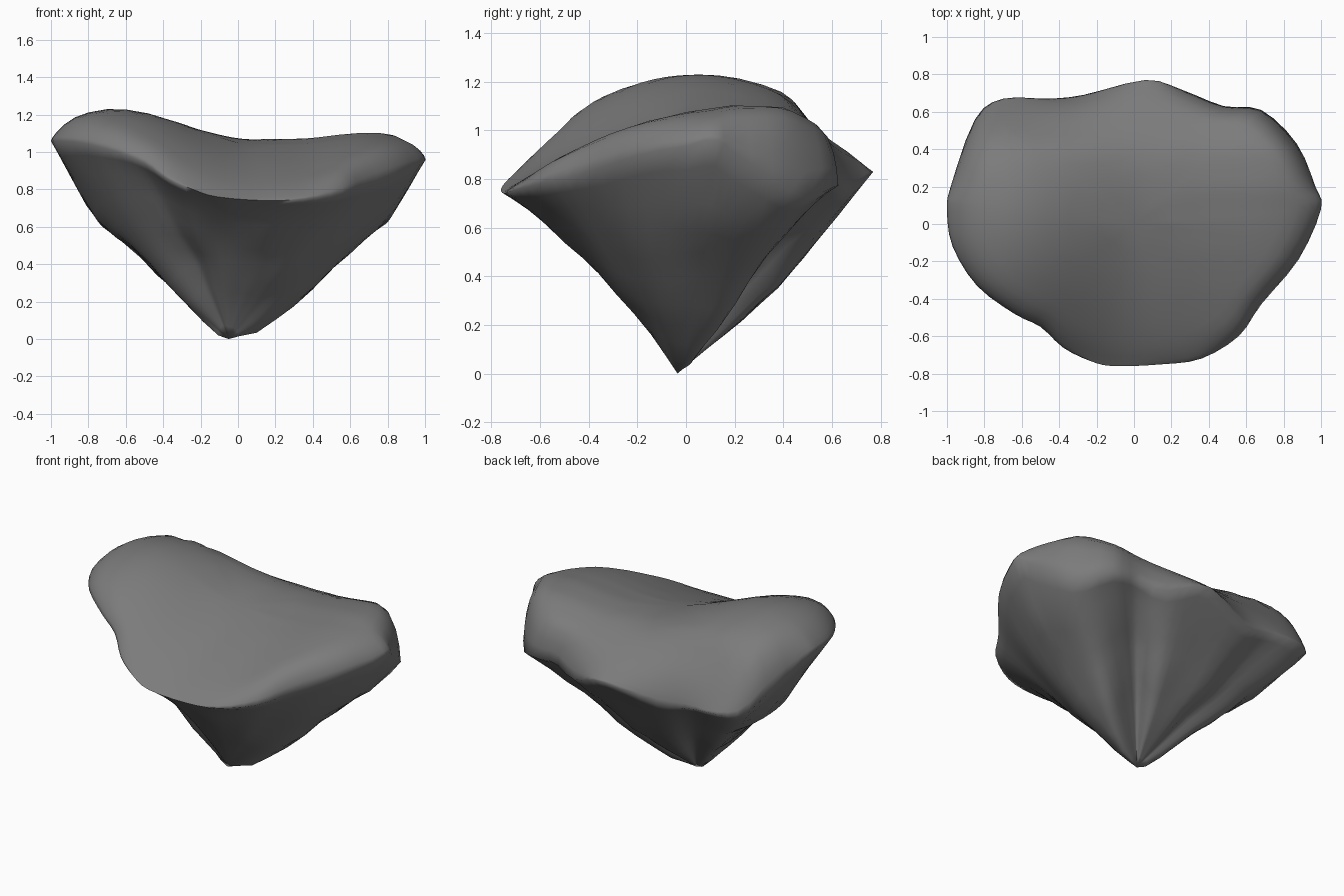
import bpy, bmesh, math
from mathutils import Vector, noise

cube = bpy.data.objects.get("Cube")
if cube:
    bpy.data.objects.remove(cube, do_unlink=True)

# Widest outline of the rock, counter-clockwise from its left side
RIM = [Vector(p) for p in (
    (1, .08, .96), (.97, .2, .92), (.87, .43, .81), (.68, .61, .77),
    (.48, .63, .79), (.25, .72, .8), (.06, .77, .83), (-.27, .69, .79),
    (-.46, .67, .78), (-.7, .67, .78), (-.85, .56, .81), (-.98, .2, 1.03),
    (-1, .07, 1.06), (-.97, -.12, 1.06), (-.84, -.33, 1.05), (-.64, -.48, 1),
    (-.5, -.55, .94), (-.38, -.66, .86), (-.24, -.73, .8), (-.11, -.76, .76),
    (.15, -.75, .74), (.36, -.72, .75), (.56, -.6, .78), (.68, -.43, .82),
    (.88, -.19, .9))]
TIP = Vector((-.05, -.035, 0))
STEPS = 3

# Underside keels, side to side and towards the back, and the top front to back
ACROSS = ((-1, 1.06), (-.8, .7), (-.7, .58), (-.54, .47), (-.28, .19), (-.12, .02),
          (-.05, 0), (.1, .04), (.28, .14), (.5, .36), (.7, .56), (.8, .62),
          (.9, .78), (1, .96))
BACK = ((-.035, 0), (.37, .34), (.77, .83))
TOP = ((-.77, .75), (-.55, .86), (-.35, .94), (-.15, 1.005), (0, 1.04), (.2, 1.07),
       (.4, 1.06), (.55, .99), (.77, .84))


def smooth(t):
    t = min(max(t, 0), 1)
    return t * t * (3 - 2 * t)


def profile(points, v):
    """Height along a profile, clamped at its ends."""
    v = min(max(v, points[0][0]), points[-1][0])
    for (a, za), (b, zb) in zip(points, points[1:]):
        if v <= b:
            return za + (zb - za) * (v - a) / (b - a)


def resample(points, steps):
    """Closed smooth curve through the points."""
    out = []
    n = len(points)
    for i in range(n):
        a, b, c, d = (points[(i + k) % n] for k in (-1, 0, 1, 2))
        for s in range(steps):
            t = s / steps
            out.append(b + (c - a) * t / 2 + (a - b * 2.5 + c * 2 - d / 2) * t**2
                       + (b * 3 - a - c * 3 + d) * t**3 / 2)
    return out


def top_height(x, y):
    """Arched top with a high hump on one side and a low lobe on the other."""
    arch = profile(TOP, y) + .035 * smooth((x - .3) / .4) - .8 * max(0, x - .7)**2
    hump = 1.23 - .6 * (y - .05)**2 - 1.1 * max(0, -x - .67)**2 - .75 * max(0, y - .42)
    return arch + (hump - arch) * smooth((.1 - x) / .75)


def under_point(p, t):
    """Point between tip and rim: a taper with keels at the sides and back."""
    d = Vector((p.x, p.y)).normalized()
    q = TIP.lerp(p, t)
    wave = 4 * t * (1 - t)
    groove = .2 if d.y < 0 else .5 if d.x > 0 else 0
    bulge = d.x**2 * (.15 if d.x > 0 else .08) - .08 * d.y**2 - groove * (d.x * d.y)**2
    taper = q.z - wave * bulge
    keel = max(profile(ACROSS, q.x), profile(BACK, q.y))
    near_axis = smooth(1.3 * abs(d.x**2 - d.y**2) - .1)
    q.z = taper + (keel - taper) * near_axis * smooth((d.y + .15) / .35)
    q.z -= wave * .03 * noise.noise(q * 4)
    return q


def top_point(p, s, blend):
    x, y = p.x * s, p.y * s
    return Vector((x, y, p.z + (top_height(x, y) - p.z) * blend))


# Rings from the tip, around the rim and across the top
outline = resample(RIM, STEPS)
rings = [[under_point(p, t) for p in outline]
         for t in (.06, .15, .25, .35, .45, .55, .65, .75, .85, .94, 1)]
rim = rings[-1]
rings += [[top_point(p, s, b) for p in rim]
          for s, b in ((.99, .35), (.97, .65), (.93, .9), (.87, 1), (.8, 1), (.7, 1),
                       (.6, 1), (.48, 1), (.35, 1), (.2, 1))]

bm = bmesh.new()
loops = [[bm.verts.new(p) for p in ring] for ring in rings]
tip = bm.verts.new(TIP)
middle = bm.verts.new((0, 0, top_height(0, 0)))
n = len(rim)
for i in range(n):
    j = (i + 1) % n
    bm.faces.new((tip, loops[0][j], loops[0][i]))
    bm.faces.new((middle, loops[-1][i], loops[-1][j]))
    for low, high in zip(loops, loops[1:]):
        bm.faces.new((low[i], low[j], high[j], high[i]))
bmesh.ops.recalc_face_normals(bm, faces=bm.faces)

mesh = bpy.data.meshes.new("rock")
bm.to_mesh(mesh)
bm.free()
rock = bpy.data.objects.new("rock", mesh)
bpy.context.collection.objects.link(rock)

# Grey stone
stone = bpy.data.materials.new("grey stone")
stone.use_nodes = True
colour = (.2, .2, .2, 1)
stone.diffuse_color = colour
stone.node_tree.nodes["Principled BSDF"].inputs["Base Color"].default_value = colour
mesh.materials.append(stone)

bpy.ops.object.select_all(action='DESELECT')
rock.select_set(True)
bpy.context.view_layer.objects.active = rock
bpy.ops.object.shade_smooth_by_angle(angle=math.radians(100))
